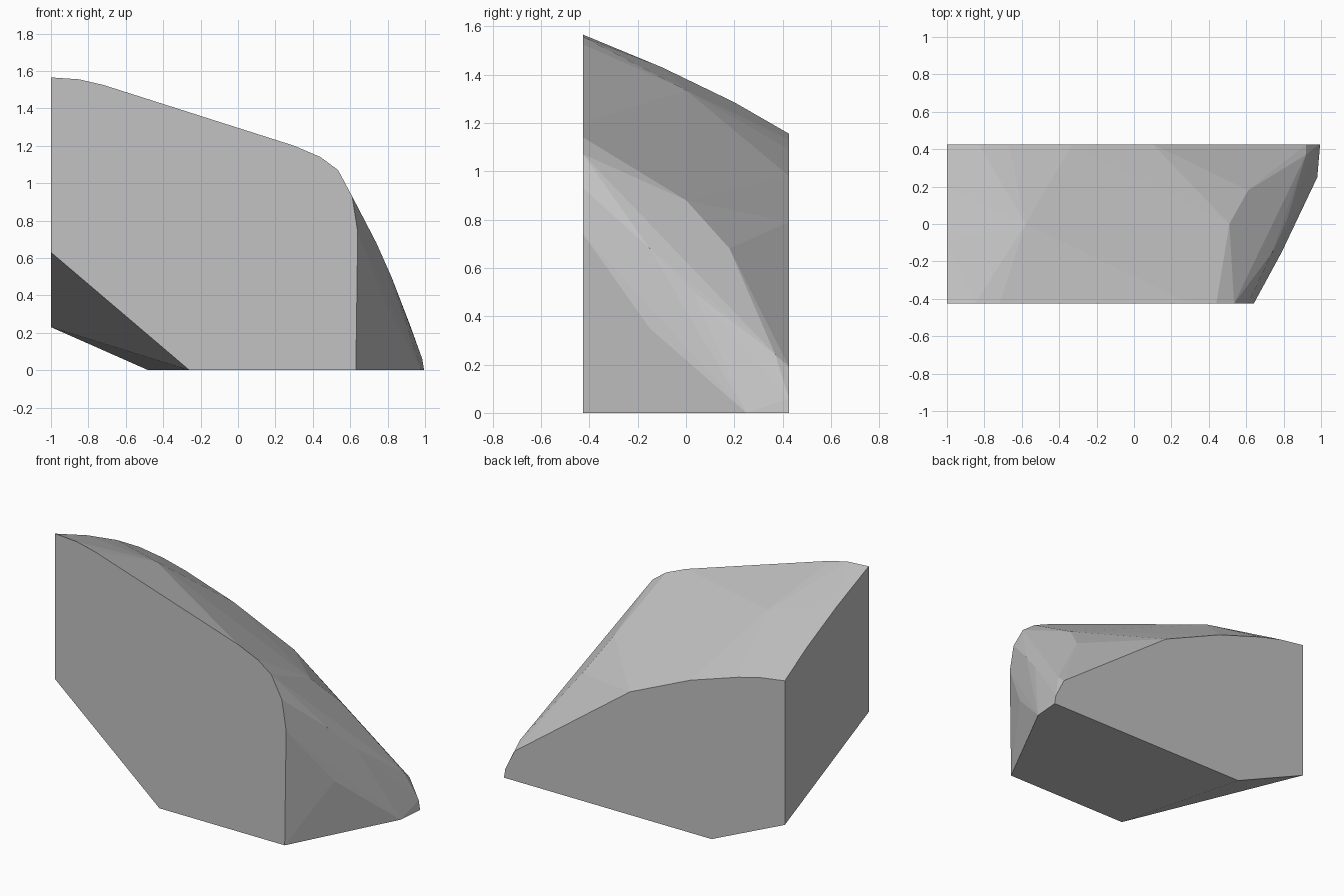
import bpy
import bmesh
import math

cube = bpy.data.objects.get("Cube")
if cube:
    bpy.data.objects.remove(cube, do_unlink=True)

stone = bpy.data.materials.new("stone grey")
stone.use_nodes = True
grey = (0.54, 0.54, 0.54, 1)
stone.diffuse_color = grey
stone.node_tree.nodes["Principled BSDF"].inputs["Base Color"].default_value = grey

HALF_DEPTH = 0.426

# Flat front outline (x, z)
front = [(-1, 0.63), (-0.26, 0), (0.63, 0), (0.64, 0.74), (0.61, 0.93),
         (0.535, 1.07), (0.44, 1.14), (0.3, 1.2), (-0.72, 1.525),
         (-0.85, 1.555), (-1, 1.565)]

# Lower, flat back outline (x, z)
back = [(-1, 0.23), (-0.48, 0), (0.995, 0), (0.985, 0.06), (0.92, 0.19),
        (0.76, 0.27), (0.1, 0.79), (-0.11, 0.88), (-0.33, 0.98),
        (-0.67, 1.09), (-0.83, 1.13), (-1, 1.155)]

# Worn points between the two outlines (x, y, z)
worn_top = [(-1, -0.1, 1.43), (-1, 0.2, 1.285), (-0.58, 0, 1.335),
            (0.51, 0, 0.88), (0.61, 0.18, 0.68)]
worn_side = [(0.74, -0.15, 0.68), (0.82, 0.03, 0.5), (0.92, 0.37, 0.24),
             (0.79, -0.15, 0.35), (0.98, 0.25, 0)]

# Broken rock block, wrapped around the outlines
points = [(x, -HALF_DEPTH, z) for x, z in front]
points += [(x, HALF_DEPTH, z) for x, z in back]
points += worn_top + worn_side

bm = bmesh.new()
for p in points:
    bm.verts.new(p)
hull = bmesh.ops.convex_hull(bm, input=bm.verts[:])
loose = {g for g in hull["geom_interior"] + hull["geom_unused"]
         if isinstance(g, bmesh.types.BMVert)}
bmesh.ops.delete(bm, geom=list(loose), context="VERTS")
bmesh.ops.dissolve_limit(bm, angle_limit=math.radians(1),
                         verts=bm.verts[:], edges=bm.edges[:])
bmesh.ops.recalc_face_normals(bm, faces=bm.faces[:])

mesh = bpy.data.meshes.new("rock_block")
bm.to_mesh(mesh)
bm.free()
mesh.materials.append(stone)
rock = bpy.data.objects.new("rock_block", mesh)
bpy.context.collection.objects.link(rock)
